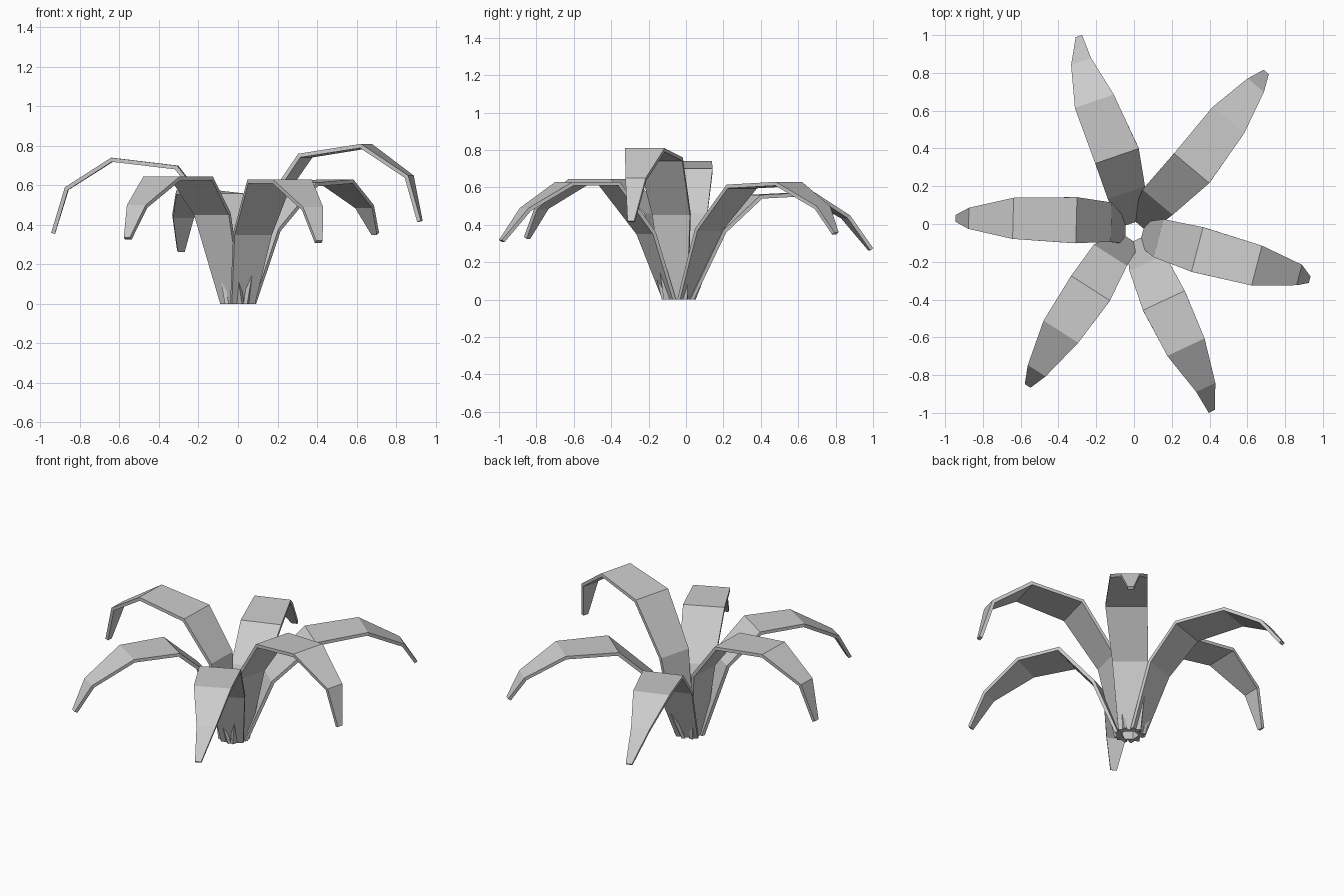
import bpy
import bmesh
from mathutils import Vector

cube = bpy.data.objects.get("Cube")
if cube:
    bpy.data.objects.remove(cube, do_unlink=True)

# One plain grey for the whole plant
grey = bpy.data.materials.new("pale_grey")
grey.use_nodes = True
colour = (0.6, 0.6, 0.6, 1.0)
grey.diffuse_color = colour
for node in grey.node_tree.nodes:
    if node.type == 'BSDF_PRINCIPLED':
        node.inputs["Base Color"].default_value = colour
        node.inputs["Roughness"].default_value = 0.8

CROWN = Vector((0, -0.04, 0))
BASE_RADIUS = 0.045
THICKNESS = 0.02
# Half widths from the base to the tip, shared by all leaves
HALF_WIDTHS = (0.065, 0.104, 0.122, 0.109, 0.056, 0.018)

# Centre line of each leaf's upper surface, from the first bend to the tip
LEAVES = {
    "left_leaf": [(0.13, -0.075, 0.46), (0.335, -0.135, 0.76), (0.65, -0.22, 0.81),
                  (0.875, -0.27, 0.65), (0.93, -0.295, 0.42)],
    "right_leaf": [(-0.12, 0.01, 0.46), (-0.305, 0.02, 0.7), (-0.64, 0.03, 0.74),
                   (-0.875, 0.03, 0.59), (-0.945, 0.03, 0.36)],
    "back_right_leaf": [(-0.04, 0.165, 0.37), (-0.09, 0.36, 0.56), (-0.21, 0.65, 0.575),
                        (-0.28, 0.86, 0.45), (-0.292, 0.995, 0.275)],
    "back_left_leaf": [(0.125, 0.115, 0.38), (0.305, 0.295, 0.615), (0.5, 0.55, 0.63),
                       (0.645, 0.735, 0.5), (0.7, 0.805, 0.36)],
    "front_right_leaf": [(-0.125, -0.165, 0.46), (-0.23, -0.34, 0.645), (-0.387, -0.57, 0.645),
                         (-0.515, -0.777, 0.5), (-0.563, -0.857, 0.335)],
    "front_left_leaf": [(0.07, -0.205, 0.36), (0.158, -0.405, 0.63), (0.275, -0.652, 0.63),
                        (0.38, -0.865, 0.49), (0.412, -0.992, 0.32)],
}


def build_leaf(name, bends):
    """Folded strip with a rectangular section, rising from the crown."""
    points = [Vector(p) for p in bends]
    outward = points[-2] - points[0]
    outward.z = 0
    outward.normalize()
    side = Vector((-outward.y, outward.x, 0))
    points.insert(0, CROWN + outward * BASE_RADIUS)

    # Upper-side normal of every segment
    normals = [(b - a).cross(side).normalized() for a, b in zip(points, points[1:])]

    bm = bmesh.new()
    rings = []
    for i, (point, half) in enumerate(zip(points, HALF_WIDTHS)):
        if i == 0:
            drop = outward * THICKNESS
        elif i == len(points) - 1:
            drop = -normals[-1] * THICKNESS
        else:
            mean = (normals[i - 1] + normals[i]).normalized()
            drop = -mean * THICKNESS / mean.dot(normals[i])
        if drop.dot(outward) < 0 and i == 0:
            drop.negate()
        corners = (point + side * half, point - side * half,
                   point - side * half + drop, point + side * half + drop)
        rings.append([bm.verts.new(c) for c in corners])

    # Long faces, then the two end caps
    for a, b in zip(rings, rings[1:]):
        for k in range(4):
            n = (k + 1) % 4
            bm.faces.new((a[k], a[n], b[n], b[k]))
    bm.faces.new(rings[0])
    bm.faces.new(rings[-1])
    bmesh.ops.recalc_face_normals(bm, faces=bm.faces)

    mesh = bpy.data.meshes.new(name)
    bm.to_mesh(mesh)
    bm.free()
    mesh.materials.append(grey)
    leaf = bpy.data.objects.new(name, mesh)
    bpy.context.collection.objects.link(leaf)


for leaf_name, leaf_bends in LEAVES.items():
    build_leaf(leaf_name, leaf_bends)
